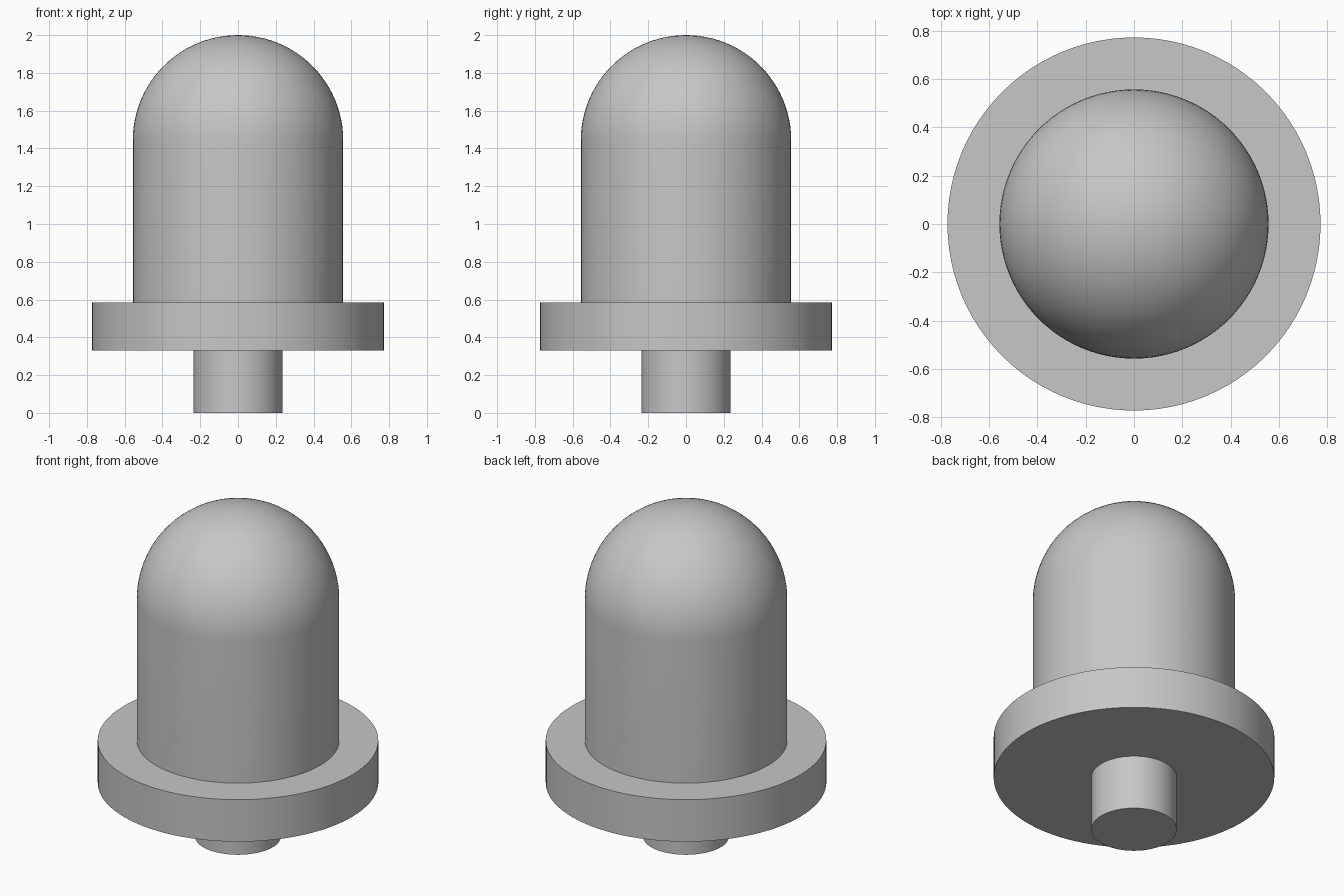
import bpy
import bmesh
import math

cube = bpy.data.objects.get("Cube")
if cube:
    bpy.data.objects.remove(cube, do_unlink=True)

SIDES = 96

grey = bpy.data.materials.new("mid_grey")
grey.use_nodes = True
colour = (0.57, 0.57, 0.57, 1)
grey.diffuse_color = colour
grey.node_tree.nodes["Principled BSDF"].inputs["Base Color"].default_value = colour


def lathe(name, profile):
    """Revolve a (radius, height) profile around z, from axis to axis."""
    bm = bmesh.new()
    verts = [bm.verts.new((r, 0, z)) for r, z in profile]
    edges = [bm.edges.new(pair) for pair in zip(verts, verts[1:])]
    bmesh.ops.spin(bm, geom=verts + edges, cent=(0, 0, 0), axis=(0, 0, 1),
                   angle=math.tau, steps=SIDES, use_merge=True)
    bmesh.ops.remove_doubles(bm, verts=bm.verts, dist=0.0001)
    bmesh.ops.recalc_face_normals(bm, faces=bm.faces)
    mesh = bpy.data.meshes.new(name)
    bm.to_mesh(mesh)
    bm.free()
    mesh.materials.append(grey)
    obj = bpy.data.objects.new(name, mesh)
    bpy.context.collection.objects.link(obj)
    bpy.ops.object.select_all(action="DESELECT")
    obj.select_set(True)
    bpy.context.view_layer.objects.active = obj
    bpy.ops.object.shade_smooth_by_angle(angle=math.radians(30))
    return obj


def disc(name, radius, bottom, top):
    return lathe(name, [(0, bottom), (radius, bottom), (radius, top), (0, top)])


# Stem and flange
disc("stem", 0.235, 0, 0.33)
disc("flange", 0.772, 0.33, 0.585)

# Straight body closed by a hemispherical dome
R = 0.557
STEPS = 24
arc = [(R * math.cos(i / STEPS * math.pi / 2),
        2 - R + R * math.sin(i / STEPS * math.pi / 2)) for i in range(STEPS)]
lathe("domed_body", [(0, 0.585), (R, 0.585)] + arc + [(0, 2)])
